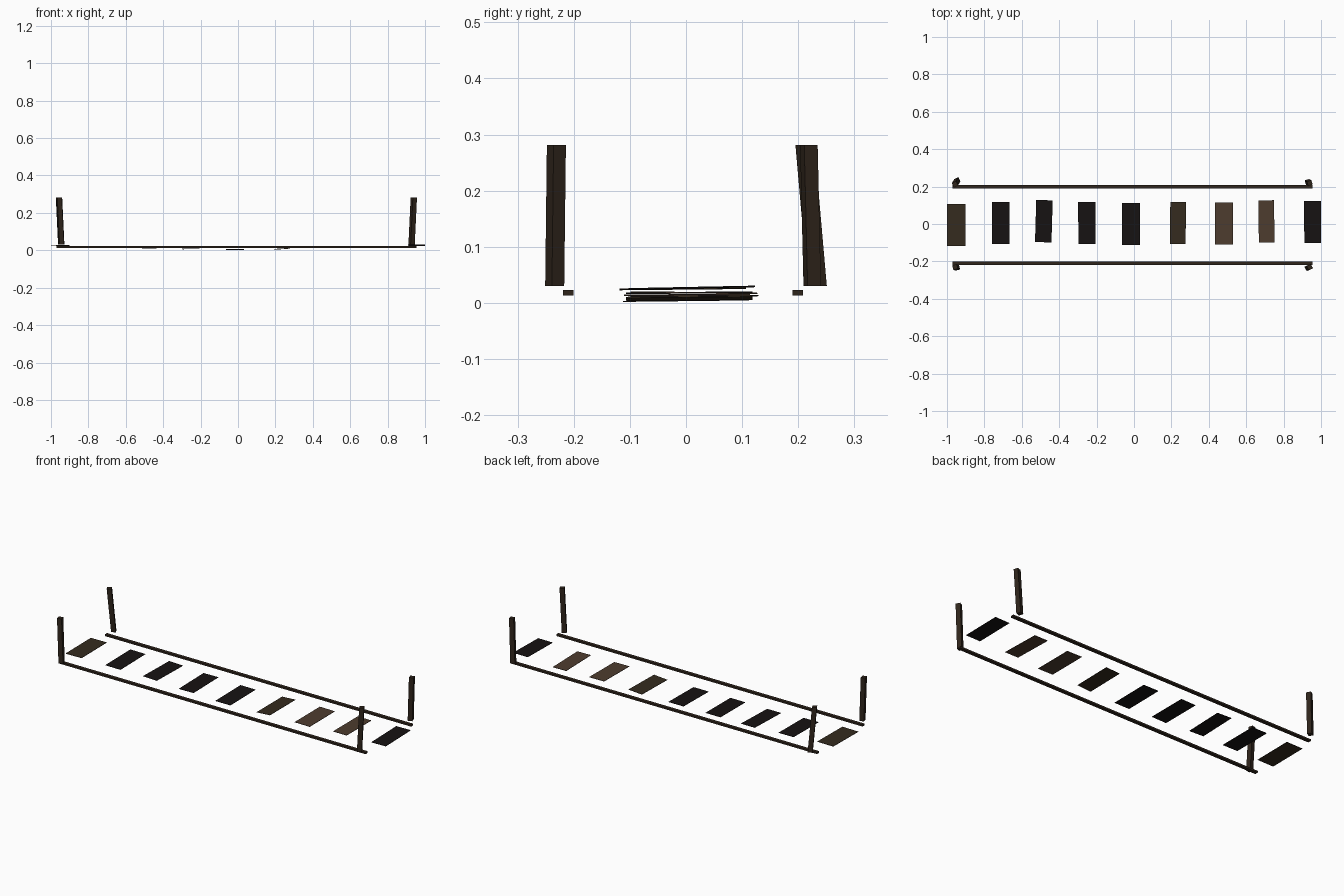
import bpy
from mathutils import Vector, Matrix


def material(name, rgb):
    m = bpy.data.materials.new(name)
    m.diffuse_color = (*rgb, 1)
    return m


DARK = material("dark_wood", (0.008, 0.006, 0.006))
MID = material("aged_wood", (0.035, 0.024, 0.013))
WARM = material("warm_wood", (0.075, 0.045, 0.028))
POST = material("post_wood", (0.028, 0.018, 0.011))


def box(name, centre, size, mat, rot=None):
    bpy.ops.mesh.primitive_cube_add(size=1)
    ob = bpy.context.object
    ob.name = name
    ob.data.transform(Matrix.Diagonal((*size, 1)))
    ob.location = centre
    if rot:
        ob.rotation_euler = rot
    ob.data.materials.append(mat)
    return ob


# Sagging walkway: x, y, z, width, tilt about x, tilt about y, yaw, colour
planks = [
    (-0.95, -0.006, 0.025, 0.100, 0.010, -0.010, 0.000, MID),
    (-0.712, 0.006, 0.018, 0.094, 0.010, 0.010, 0.005, DARK),
    (-0.482, 0.015, 0.012, 0.088, 0.005, 0.015, -0.030, DARK),
    (-0.252, 0.006, 0.008, 0.092, 0.010, -0.010, 0.010, DARK),
    (-0.016, 0.000, 0.004, 0.094, 0.012, 0.000, 0.000, DARK),
    (0.235, 0.006, 0.008, 0.084, 0.010, -0.070, -0.010, MID),
    (0.481, 0.002, 0.014, 0.094, 0.005, 0.010, 0.000, WARM),
    (0.708, 0.014, 0.018, 0.084, -0.010, 0.010, 0.015, WARM),
    (0.955, 0.010, 0.027, 0.090, 0.020, -0.010, 0.005, DARK),
]
for i, (x, y, z, w, rx, ry, rz, mat) in enumerate(planks):
    box(f"plank_{i + 1}", (x, y, z), (w, 0.225, 0.002), mat, (rx, ry, rz))

# Straight side rails
for name, y in (("front_rail", -0.21), ("back_rail", 0.199)):
    box(name, (-0.007, y, 0.018), (1.925, 0.019, 0.010), POST)

# Leaning corner posts: bottom xy, top xy, twist
posts = {
    "front_left_post": ((-0.945, -0.234), (-0.957, -0.230), 0.25),
    "back_left_post": ((-0.945, 0.234), (-0.957, 0.212), 0.50),
    "front_right_post": ((0.928, -0.234), (0.940, -0.231), 0.50),
    "back_right_post": ((0.928, 0.225), (0.940, 0.219), 0.30),
}
for name, (low, high, twist) in posts.items():
    a, b = Vector((*low, 0.03)), Vector((*high, 0.281))
    ob = box(name, (a + b) / 2, (0.025, 0.025, b.z - a.z), POST)
    ob.data.transform(Matrix.Rotation(twist, 4, 'Z'))
    # shear so the ends stay level
    shear = Matrix.Identity(4)
    shear[0][2] = (b.x - a.x) / (b.z - a.z)
    shear[1][2] = (b.y - a.y) / (b.z - a.z)
    ob.data.transform(shear)
